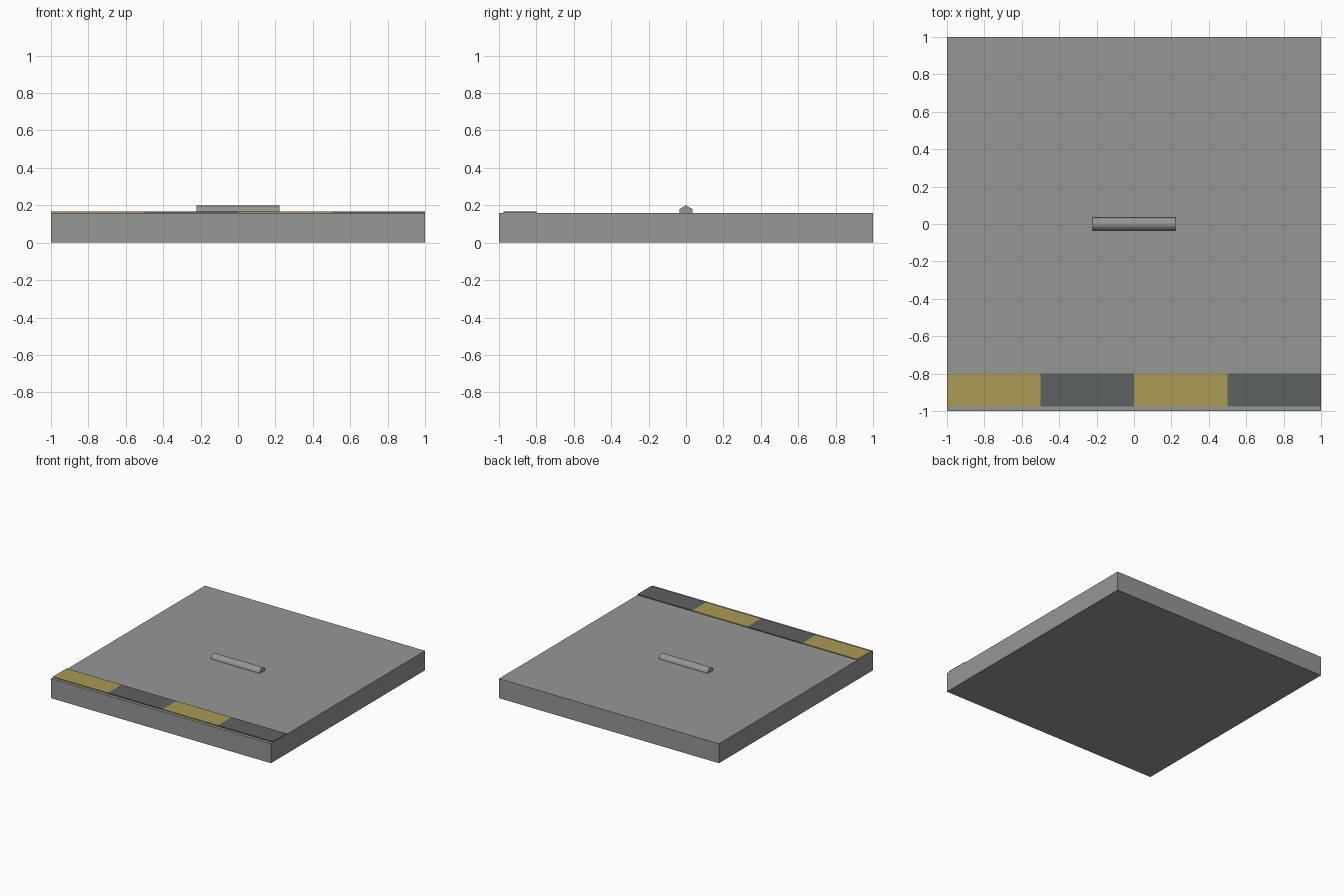
import bpy
import math

if "Cube" in bpy.data.objects:
    bpy.data.objects.remove(bpy.data.objects["Cube"])


def material(name, rgb):
    m = bpy.data.materials.new(name)
    m.diffuse_color = (*rgb, 1)
    m.use_nodes = True
    m.node_tree.nodes["Principled BSDF"].inputs["Base Color"].default_value = m.diffuse_color
    return m


grey = material("concrete grey", (0.30, 0.31, 0.30))
yellow = material("hazard yellow", (0.40, 0.32, 0.09))
dark = material("hazard dark grey", (0.11, 0.12, 0.12))


def box(name, x, y, z, mat):
    """Box from (min, max) ranges on each axis."""
    spans = (x, y, z)
    bpy.ops.mesh.primitive_cube_add(size=1, location=[(a + b) / 2 for a, b in spans])
    ob = bpy.context.object
    ob.name = name
    ob.scale = [b - a for a, b in spans]
    bpy.ops.object.transform_apply(location=False, rotation=False, scale=True)
    ob.data.materials.append(mat)
    return ob


# Main slab
TOP = 0.16
box("slab", (-1, 1), (-1, 1), (0, TOP), grey)

# Warning strip of alternating plates along the front edge
for i in range(4):
    x0 = -1 + i * 0.5
    box(f"warning_plate_{i + 1}", (x0, x0 + 0.5), (-0.975, -0.798),
        (TOP, TOP + 0.007), dark if i % 2 else yellow)

# Six-sided bar handle, half sunk into the slab
bpy.ops.mesh.primitive_cylinder_add(vertices=6, radius=0.04, depth=0.444,
                                    location=(0, 0, TOP), rotation=(0, math.pi / 2, 0))
handle = bpy.context.object
handle.name = "bar_handle"
handle.data.materials.append(grey)
bpy.ops.object.transform_apply(location=False, rotation=True, scale=False)
# A ridge must point straight up
top = max(v.co.z for v in handle.data.vertices)
if top < 0.039:
    handle.rotation_euler.x = math.pi / 6
    bpy.ops.object.transform_apply(location=False, rotation=True, scale=False)
bpy.ops.object.shade_smooth_by_angle(angle=math.radians(65))
